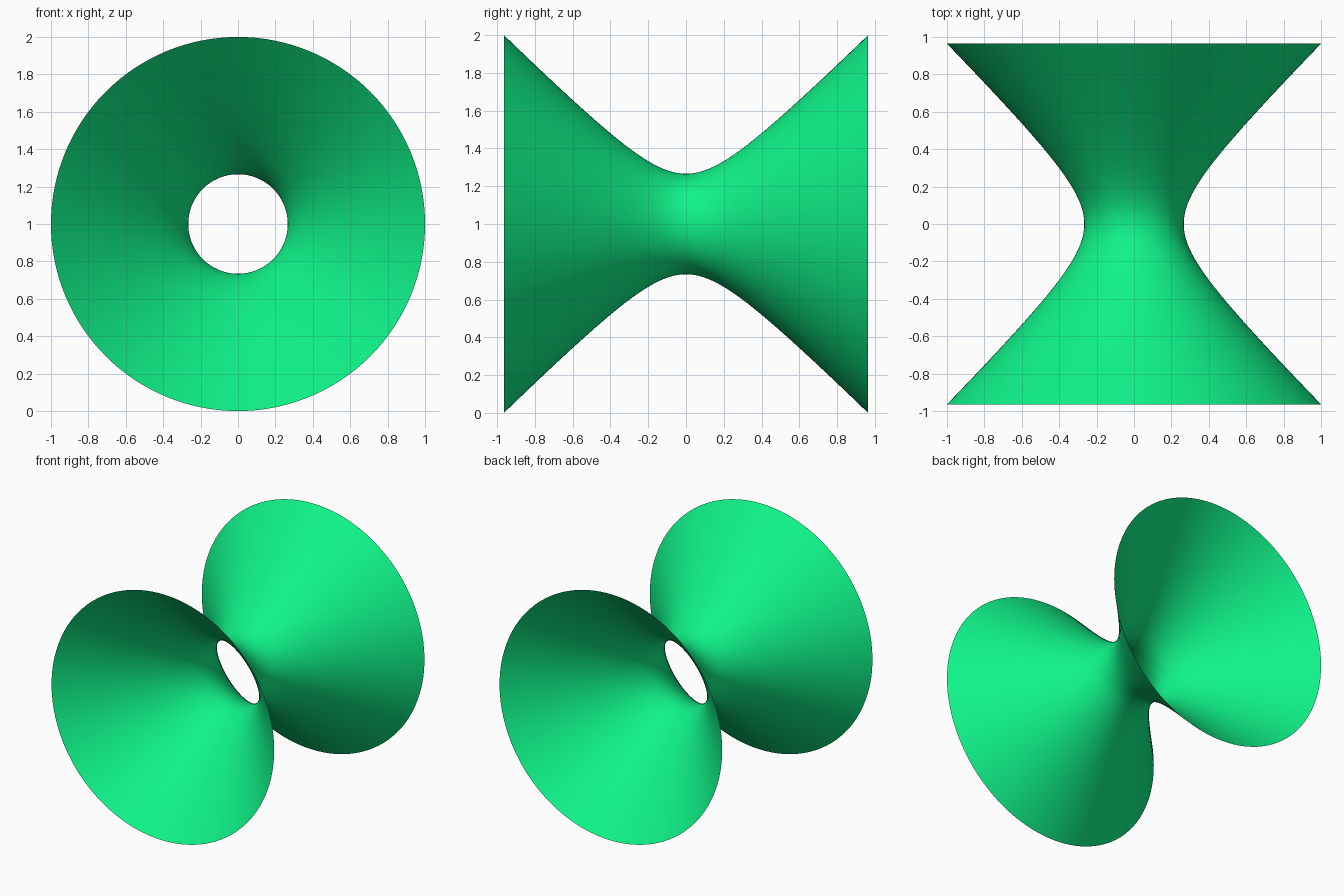
import bpy
import bmesh
from math import sin, cos, sqrt, pi, sinh, asinh

if "Cube" in bpy.data.objects:
    bpy.data.objects.remove(bpy.data.objects["Cube"])

WAIST = 0.266                      # throat radius
HALF = sqrt(1 - WAIST ** 2)        # half length, so the rims have radius 1
SIDES, RINGS = 128, 48

bm = bmesh.new()

# Hyperbolic profile r^2 = y^2 + waist^2, rings packed closer at the throat
t_max = asinh(HALF / WAIST)
rings = []
for i in range(RINGS + 1):
    y = WAIST * sinh(t_max * (2 * i / RINGS - 1))
    r = sqrt(y * y + WAIST ** 2)
    rings.append([bm.verts.new((r * cos(2 * pi * k / SIDES), y,
                                1 + r * sin(2 * pi * k / SIDES)))
                  for k in range(SIDES)])

# Skin the rings, leaving both ends open
for a, b in zip(rings, rings[1:]):
    for k in range(SIDES):
        n = (k + 1) % SIDES
        bm.faces.new((a[k], b[k], b[n], a[n])).smooth = True
bm.normal_update()

# Normals face outward
mid = bm.faces[:][len(bm.faces) // 2]
c = mid.calc_center_median()
if mid.normal.x * c.x + mid.normal.z * (c.z - 1) < 0:
    bmesh.ops.reverse_faces(bm, faces=bm.faces[:])

mesh = bpy.data.meshes.new("hyperboloid")
bm.to_mesh(mesh)
bm.free()

# Green surface
green = bpy.data.materials.new("green")
green.diffuse_color = (0.005, 0.9, 0.25, 1)
green.use_nodes = True
green.node_tree.nodes["Principled BSDF"].inputs["Base Color"].default_value = green.diffuse_color
mesh.materials.append(green)
bpy.context.collection.objects.link(bpy.data.objects.new("hyperboloid", mesh))
